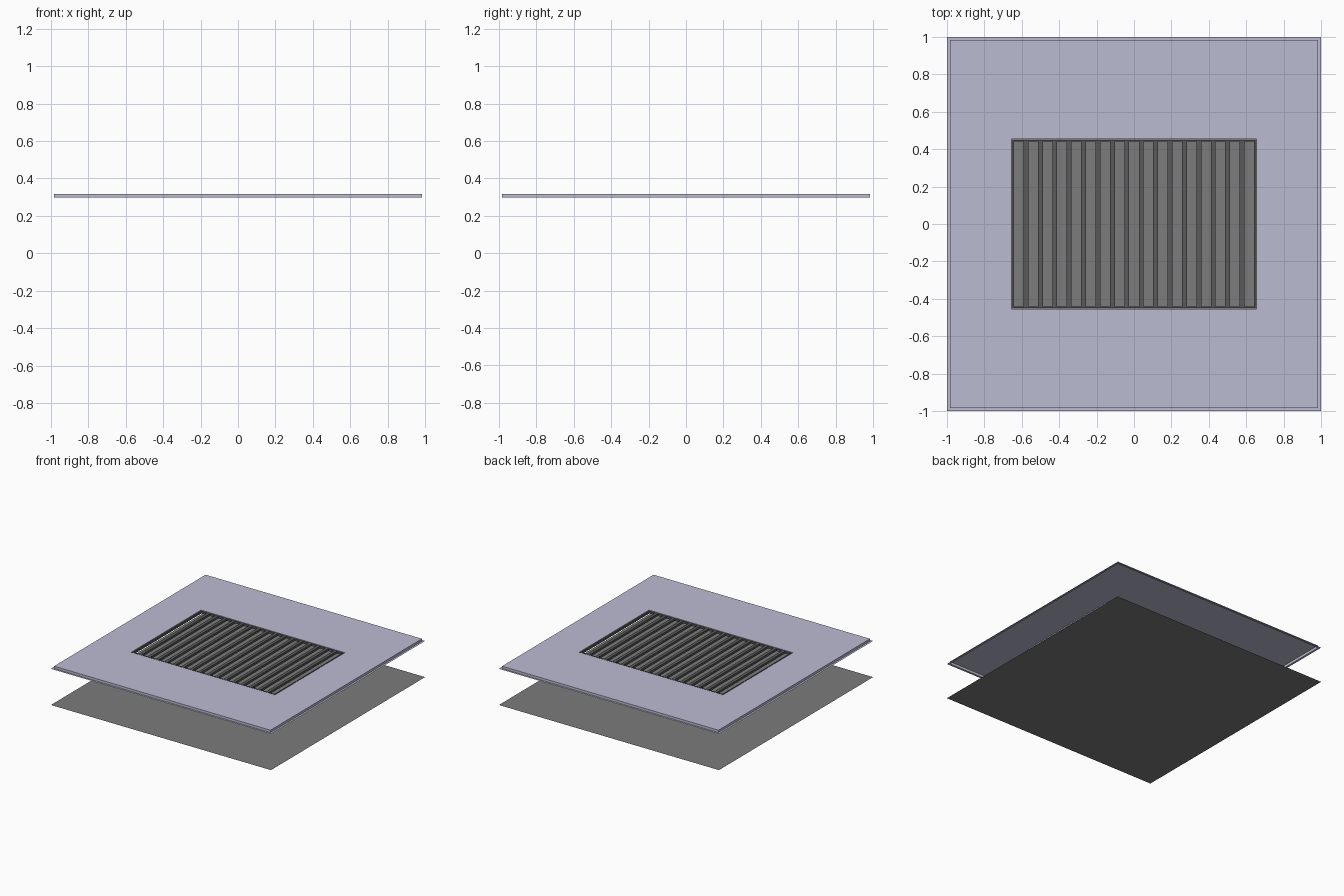
import bpy, bmesh

if "Cube" in bpy.data.objects:
    bpy.data.objects.remove(bpy.data.objects["Cube"])

Z0, Z1 = 0.297, 0.317       # flange level and top face level
HX, HY = 0.65, 0.45         # grille opening half sizes


def material(name, rgb):
    m = bpy.data.materials.new(name)
    m.diffuse_color = (*rgb, 1)
    m.use_nodes = True
    m.node_tree.nodes["Principled BSDF"].inputs["Base Color"].default_value = m.diffuse_color
    return m


def finish(bm, name, mat):
    me = bpy.data.meshes.new(name)
    bm.to_mesh(me)
    bm.free()
    me.materials.append(mat)
    ob = bpy.data.objects.new(name, me)
    bpy.context.collection.objects.link(ob)
    return ob


def ring(bm, hx, hy, z):
    return [bm.verts.new((sx * hx, sy * hy, z))
            for sx, sy in ((-1, -1), (1, -1), (1, 1), (-1, 1))]


def bridge(bm, rings, closed=False):
    pairs = list(zip(rings, rings[1:]))
    if closed:
        pairs.append((rings[-1], rings[0]))
    for a, b in pairs:
        for i in range(4):
            j = (i + 1) % 4
            bm.faces.new((a[i], a[j], b[j], b[i]))


panel_mat = material("pale_violet", (0.5, 0.5, 0.65))
back_mat = material("mid_grey", (0.2, 0.2, 0.2))
bar_mat = material("dark_grey", (0.1, 0.1, 0.1))

# Backing sheet on the ground
bm = bmesh.new()
bm.faces.new(ring(bm, 1, 1, 0))
finish(bm, "backing_sheet", back_mat)

# Panel shell: flange, short skirt, top face and opening walls
bm = bmesh.new()
bridge(bm, [ring(bm, 1, 1, Z0), ring(bm, 0.983, 0.983, Z0),
            ring(bm, 0.983, 0.983, Z1), ring(bm, HX + .004, HY + .004, Z1),
            ring(bm, HX + .004, HY + .004, Z0)])
finish(bm, "vent_panel", panel_mat)

# Thin frame lining the opening
bm = bmesh.new()
b, t = Z0 + 0.001, Z1 - 0.001
bridge(bm, [ring(bm, HX, HY, b), ring(bm, HX, HY, t),
            ring(bm, HX - .01, HY - .01, t), ring(bm, HX - .01, HY - .01, b)],
       closed=True)
finish(bm, "grille_frame", bar_mat)

# Sixteen evenly spaced bars
bm = bmesh.new()
for i in range(16):
    cube = bmesh.ops.create_cube(bm, size=1)["verts"]
    bmesh.ops.scale(bm, verts=cube, vec=(0.026, 2 * HY - 0.02, t - b))
    bmesh.ops.translate(bm, verts=cube,
                        vec=((i - 7.5) * 0.077, 0, (t + b) / 2))
finish(bm, "grille_bars", bar_mat)
